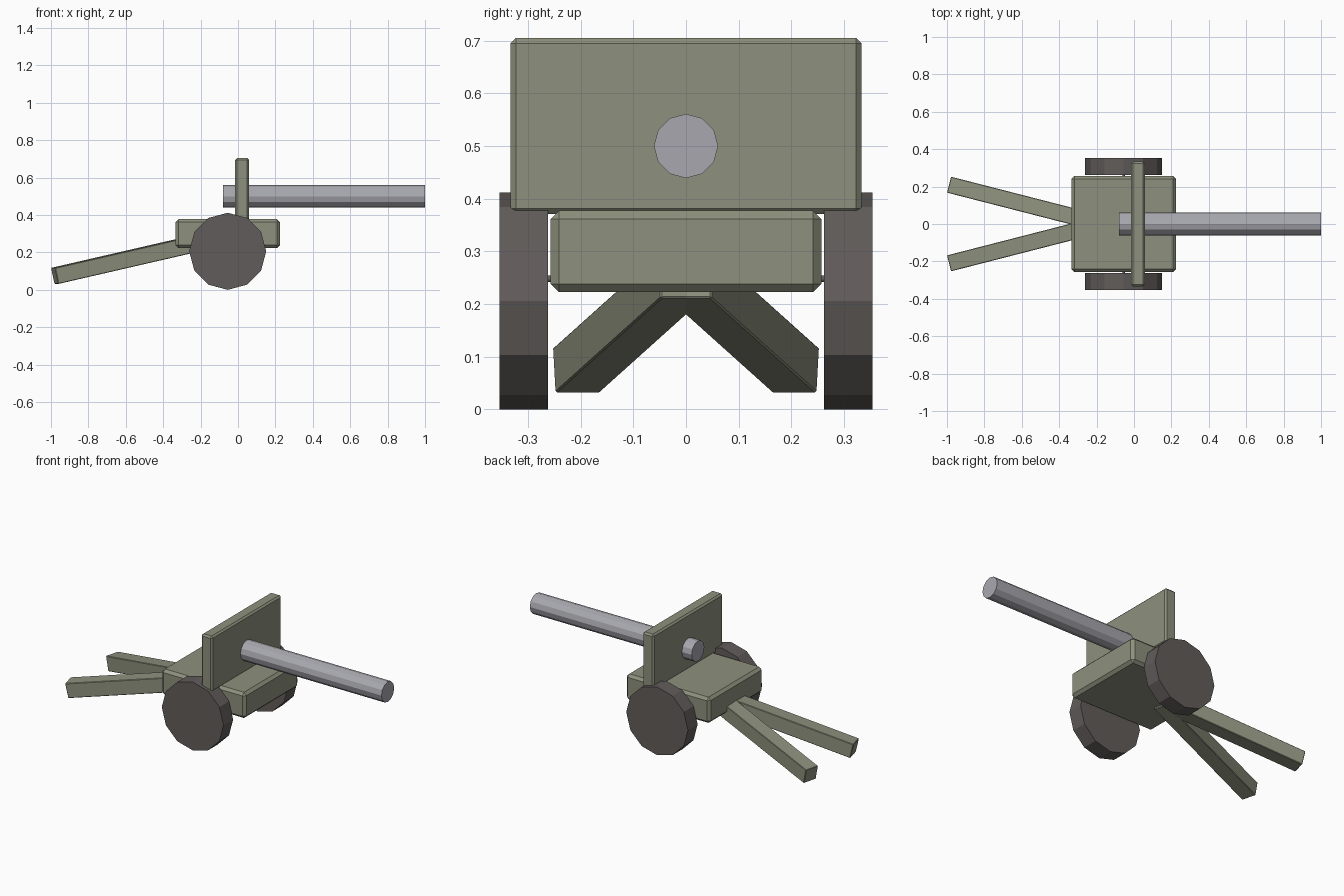
import bpy, bmesh, math
from mathutils import Matrix, Vector

if "Cube" in bpy.data.objects:
    bpy.data.objects.remove(bpy.data.objects["Cube"])


def material(name, rgb):
    m = bpy.data.materials.new(name)
    m.diffuse_color = (*rgb, 1)
    m.use_nodes = True
    m.node_tree.nodes["Principled BSDF"].inputs["Base Color"].default_value = m.diffuse_color
    return m


OLIVE = material("olive_paint", (0.27, 0.28, 0.205))
STEEL = material("grey_steel", (0.39, 0.39, 0.43))
RUBBER = material("dark_wheel", (0.12, 0.107, 0.103))


def finish(name, bm, mat):
    bmesh.ops.recalc_face_normals(bm, faces=bm.faces)
    me = bpy.data.meshes.new(name)
    bm.to_mesh(me)
    bm.free()
    me.materials.append(mat)
    ob = bpy.data.objects.new(name, me)
    bpy.context.collection.objects.link(ob)
    return ob


def box(name, size, matrix, bevel, mat):
    bm = bmesh.new()
    bmesh.ops.create_cube(bm, size=1)
    bmesh.ops.scale(bm, vec=size, verts=bm.verts)
    bmesh.ops.bevel(bm, geom=bm.edges[:], offset=bevel, segments=1,
                    affect='EDGES', profile=0.5)
    bmesh.ops.transform(bm, matrix=matrix, verts=bm.verts)
    return finish(name, bm, mat)


def cylinder(name, radius, length, center, axis, mat, sides=12):
    bm = bmesh.new()
    bmesh.ops.create_cone(bm, cap_ends=True, segments=sides, radius1=radius,
                          radius2=radius, depth=length)
    rot = Matrix.Rotation(math.pi / 2, 4, 'Y' if axis == 'X' else 'X')
    bmesh.ops.transform(bm, matrix=Matrix.Translation(center) @ rot, verts=bm.verts)
    return finish(name, bm, mat)


# Carriage body and shield
box("carriage", (0.56, 0.514, 0.155), Matrix.Translation((-0.055, 0, 0.3)), 0.016, OLIVE)
box("shield", (0.074, 0.666, 0.334), Matrix.Translation((0.022, 0, 0.538)), 0.01, OLIVE)

# Barrel passing through the shield
cylinder("barrel", 0.061, 1.08, (0.46, 0, 0.5), 'X', STEEL)

# Thin axle joining the wheels
cylinder("axle", 0.006, 0.56, (-0.055, 0, 0.248), 'Y', RUBBER)

# Wheels and splayed trail legs, one per side
for side, label in ((1, "left"), (-1, "right")):
    cylinder("wheel_" + label, 0.206, 0.092, (-0.055, side * 0.308, 0.206), 'Y', RUBBER)

    end = Vector((-0.98, side * 0.208, 0.0745))
    start = Vector((-0.20, side * 0.008, 0.254))
    d = start - end
    yaw = math.atan2(d.y, d.x)
    pitch = -math.atan2(d.z, math.hypot(d.x, d.y))
    place = (Matrix.Translation((start + end) / 2)
             @ Matrix.Rotation(yaw, 4, 'Z') @ Matrix.Rotation(pitch, 4, 'Y'))
    box("trail_leg_" + label, (d.length, 0.088, 0.088), place, 0.003, OLIVE)
